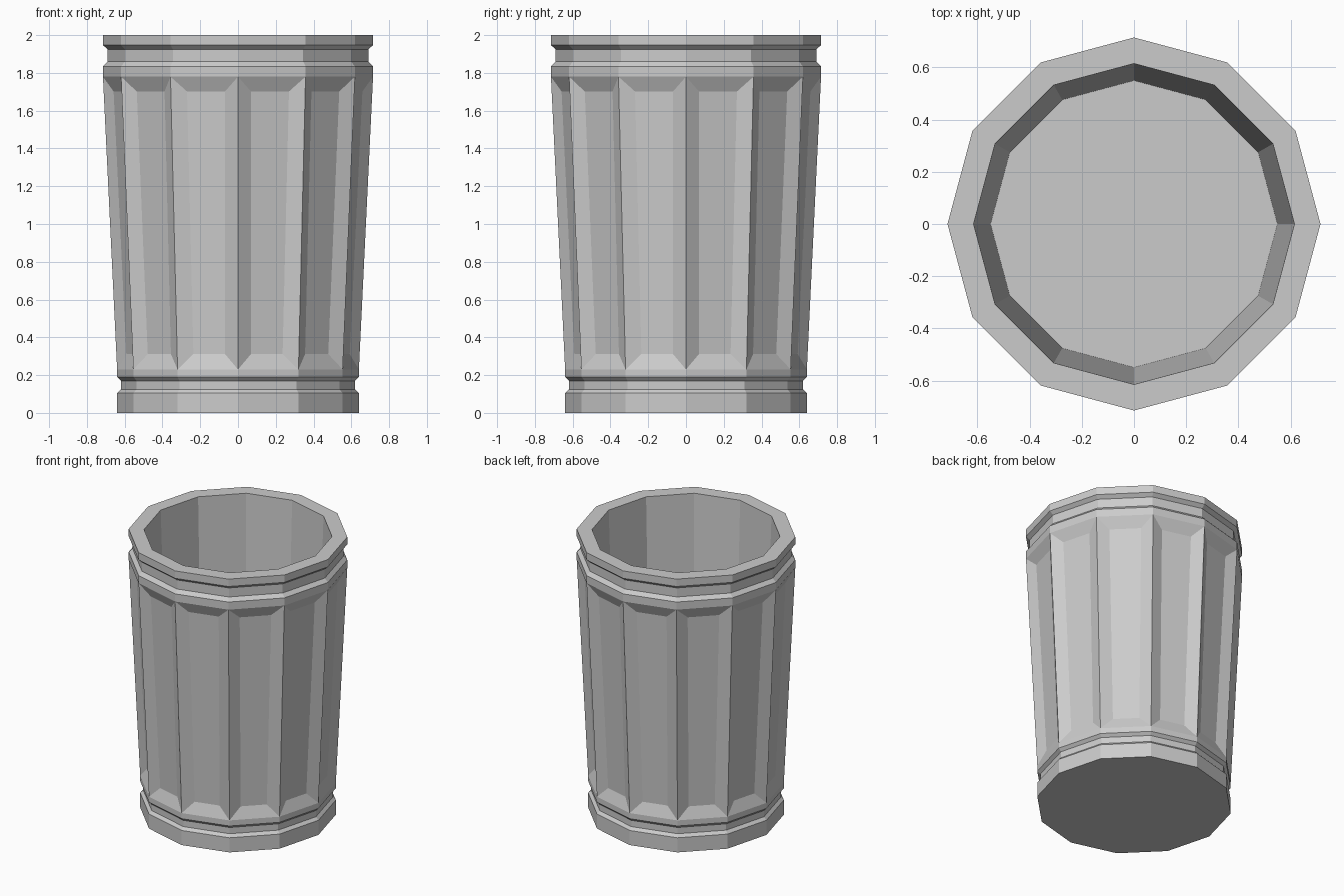
import bpy, bmesh
from math import cos, sin, pi

cube = bpy.data.objects.get("Cube")
if cube:
    bpy.data.objects.remove(cube, do_unlink=True)

SIDES = 12

grey = bpy.data.materials.new("plain grey")
grey.use_nodes = True
grey.diffuse_color = (0.6, 0.6, 0.6, 1)
grey.node_tree.nodes["Principled BSDF"].inputs["Base Color"].default_value = (0.6, 0.6, 0.6, 1)

# Wall section (radius, height): base band, groove, tapered body, groove, rim, inside
profile = [
    (0.64, 0), (0.64, 0.105), (0.62, 0.125), (0.62, 0.17), (0.64, 0.19), (0.64, 0.23),
    (0.715, 1.78), (0.715, 1.835), (0.69, 1.86), (0.69, 1.925), (0.715, 1.947), (0.715, 2),
    (0.615, 2), (0.55, 0.1),
]
BODY = 5  # profile segment that carries the fluted panels

bm = bmesh.new()
rings = [[bm.verts.new((r * cos(2 * pi * i / SIDES), r * sin(2 * pi * i / SIDES), z))
          for i in range(SIDES)] for r, z in profile]

panels = []
for k, (low, high) in enumerate(zip(rings, rings[1:])):
    for i in range(SIDES):
        j = (i + 1) % SIDES
        face = bm.faces.new((low[i], low[j], high[j], high[i]))
        if k == BODY:
            panels.append(face)

# Underside and inner floor
bm.faces.new(rings[0][::-1])
bm.faces.new(rings[-1])
bm.normal_update()

# Sunken panels with bevelled borders
bmesh.ops.inset_individual(bm, faces=panels, thickness=0.08, depth=-0.033,
                           use_even_offset=True)

bmesh.ops.recalc_face_normals(bm, faces=bm.faces)
mesh = bpy.data.meshes.new("fluted_bin")
bm.to_mesh(mesh)
bm.free()
mesh.materials.append(grey)
bin_body = bpy.data.objects.new("fluted_bin", mesh)
bpy.context.collection.objects.link(bin_body)
